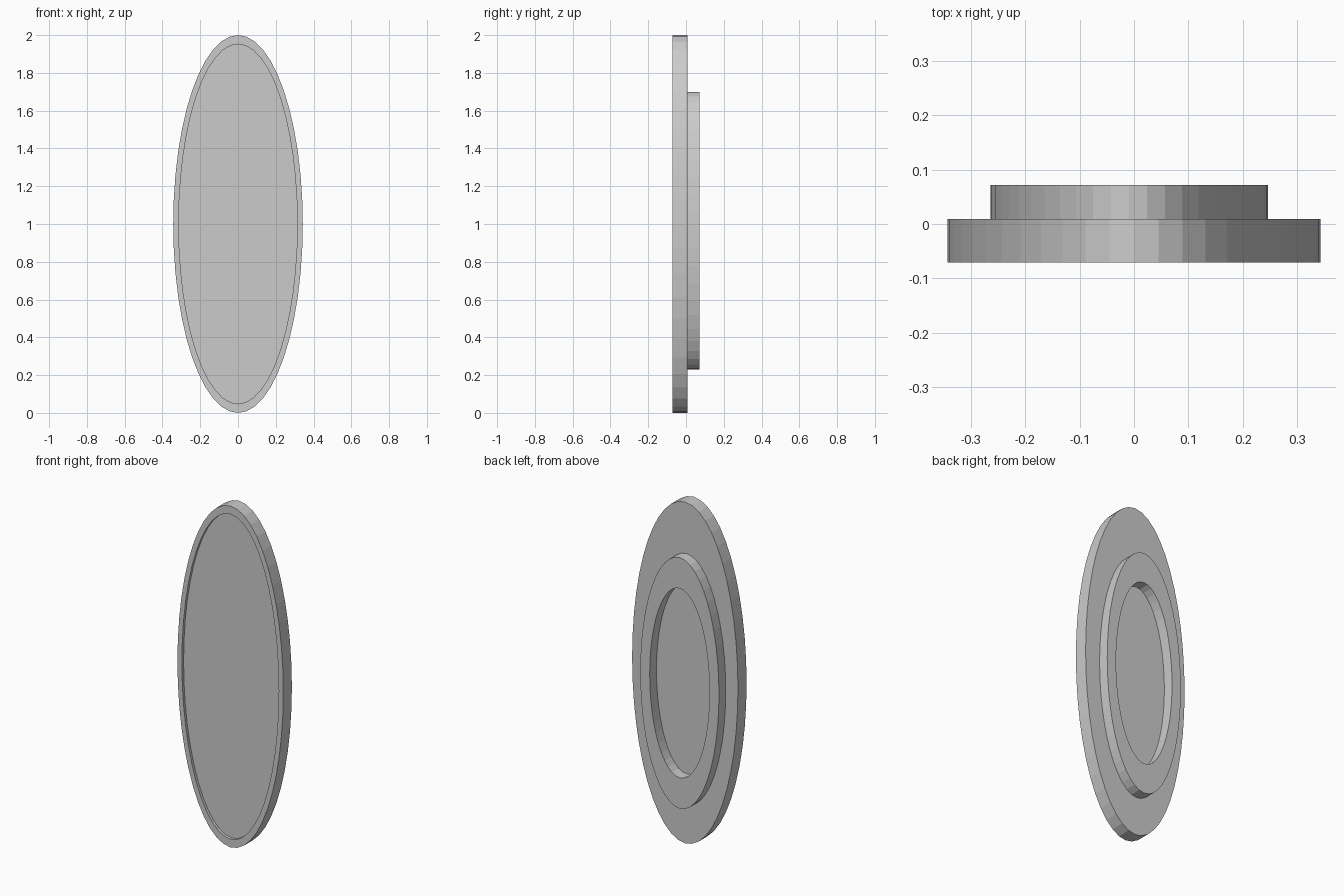
import bpy, bmesh
from math import sin, cos, tau

if "Cube" in bpy.data.objects:
    bpy.data.objects.remove(bpy.data.objects["Cube"])

SIDES = 48


def oval_part(name, sections, centre, cap_ends=False, closed=False):
    """Skin a row of ovals (half width, half height, y) around a centre (x, z)."""
    bm = bmesh.new()
    cx, cz = centre
    loops = [[bm.verts.new((cx + rx * sin(tau * i / SIDES), y,
                            cz + rz * cos(tau * i / SIDES)))
              for i in range(SIDES)] for rx, rz, y in sections]
    pairs = list(zip(loops, loops[1:]))
    if closed:
        pairs.append((loops[-1], loops[0]))
    for a, b in pairs:
        for i in range(SIDES):
            j = (i + 1) % SIDES
            bm.faces.new((a[i], a[j], b[j], b[i]))
    if cap_ends:
        bm.faces.new(loops[0])
        bm.faces.new(loops[-1])
    bmesh.ops.recalc_face_normals(bm, faces=bm.faces)
    mesh = bpy.data.meshes.new(name)
    bm.to_mesh(mesh)
    bm.free()
    obj = bpy.data.objects.new(name, mesh)
    bpy.context.collection.objects.link(obj)
    return obj


FRONT, BACK, REAR = -0.071, 0.009, 0.072

# Oval plate with a shallow recess in its front face
oval_part("oval_plate", [
    (0.314, 0.952, FRONT + 0.016),
    (0.314, 0.952, FRONT),
    (0.343, 1.0, FRONT),
    (0.343, 1.0, BACK),
], (0, 1.0), cap_ends=True)

# Raised ring on the back, slightly off centre
oval_part("back_ring", [
    (0.255, 0.735, BACK),
    (0.255, 0.735, REAR),
    (0.194, 0.555, REAR),
    (0.194, 0.555, BACK),
], (-0.009, 0.965), closed=True)
